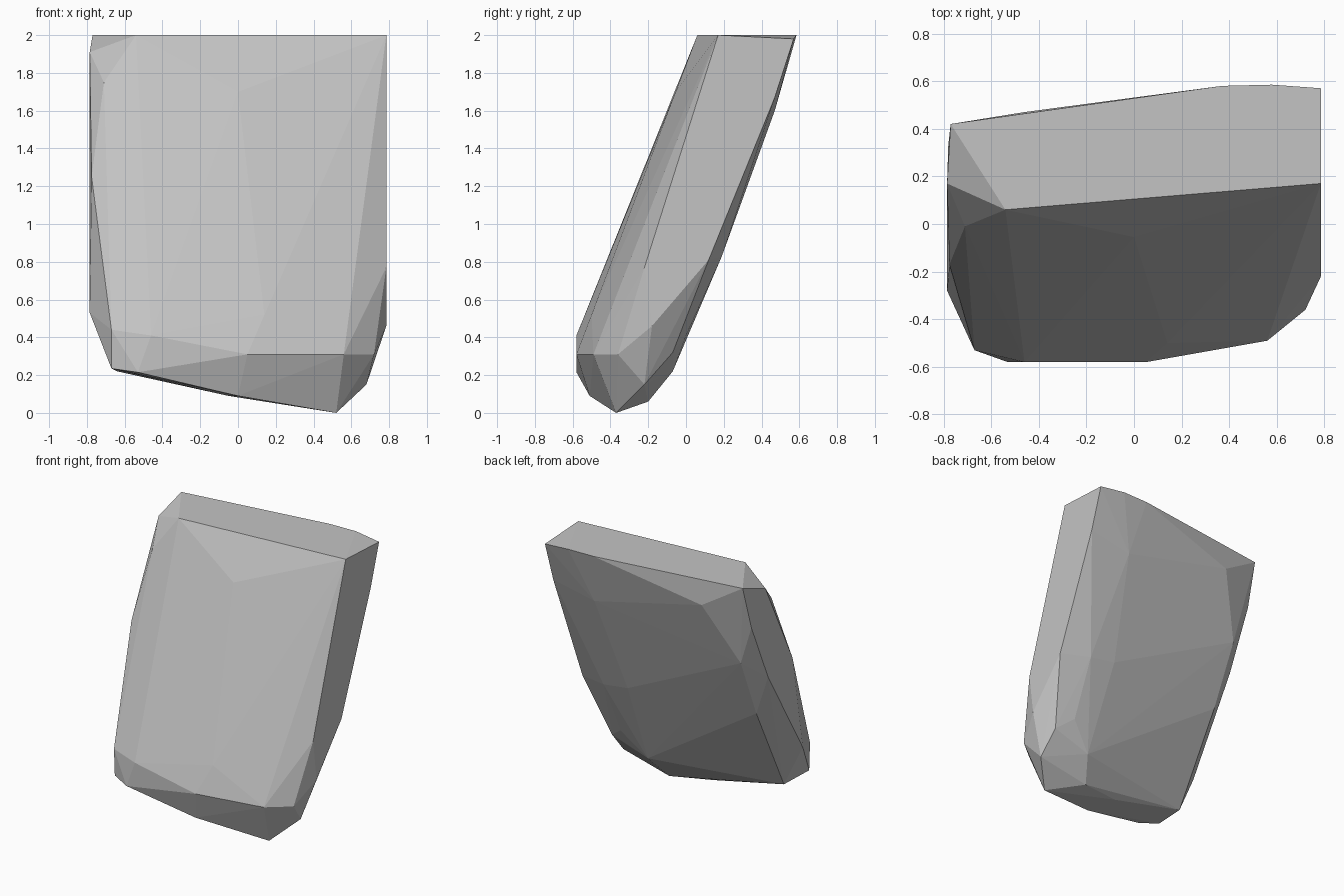
import bpy, bmesh

# Remove the default cube only
cube = bpy.data.objects.get("Cube")
if cube:
    bpy.data.objects.remove(cube, do_unlink=True)

# Single stone colour
stone = bpy.data.materials.new("stone_grey")
stone.use_nodes = True
colour = (0.55, 0.55, 0.55, 1)
stone.diffuse_color = colour
stone.node_tree.nodes["Principled BSDF"].inputs["Base Color"].default_value = colour

# Corner points of the leaning slab, grouped by side
top_rim = [(-.54, .06, 2), (.785, .17, 2), (.785, .57, 1.98),
           (.58, .585, 2), (.37, .58, 2), (-.77, .42, 2)]
left_edge = [(-.785, .17, 1.91), (-.71, -.01, 1.75), (-.775, -.17, 1.25),
             (-.67, -.53, .44), (-.785, -.28, .53), (-.78, .13, 1.22),
             (-.78, .33, 1.67)]
right_edge = [(.785, -.22, .77), (.785, -.18, .46), (.785, .12, .81),
              (.785, .47, 1.67), (.72, -.36, .31)]
front_face = [(0, -.055, 1.7), (.14, -.5, .52), (-.46, -.58, .41),
              (.05, -.58, .31), (.56, -.49, .31)]
base = [(-.53, -.58, .215), (-.67, -.52, .235), (0, -.51, .09),
        (.52, -.37, 0), (.68, -.22, .15), (.28, -.2, .06),
        (-.05, -.27, .09), (-.64, -.26, .22)]
back_face = [(.37, -.07, .22), (.67, -.07, .32), (.55, 0, .41),
             (.56, .19, .83), (.35, .2, .86), (.44, .47, 1.6),
             (-.46, .47, 1.81), (-.67, .3, 1.36), (-.66, .1, .9)]

# Wrap the corners in a faceted hull
bm = bmesh.new()
for group in (top_rim, left_edge, right_edge, front_face, base, back_face):
    for point in group:
        bm.verts.new(point)
hull = bmesh.ops.convex_hull(bm, input=bm.verts[:])
loose = {v for v in hull["geom_interior"] + hull["geom_unused"]
         if isinstance(v, bmesh.types.BMVert)}
bmesh.ops.delete(bm, geom=list(loose), context='VERTS')
bmesh.ops.recalc_face_normals(bm, faces=bm.faces[:])

mesh = bpy.data.meshes.new("rock_slab")
bm.to_mesh(mesh)
bm.free()
mesh.materials.append(stone)
slab = bpy.data.objects.new("rock_slab", mesh)
bpy.context.collection.objects.link(slab)
